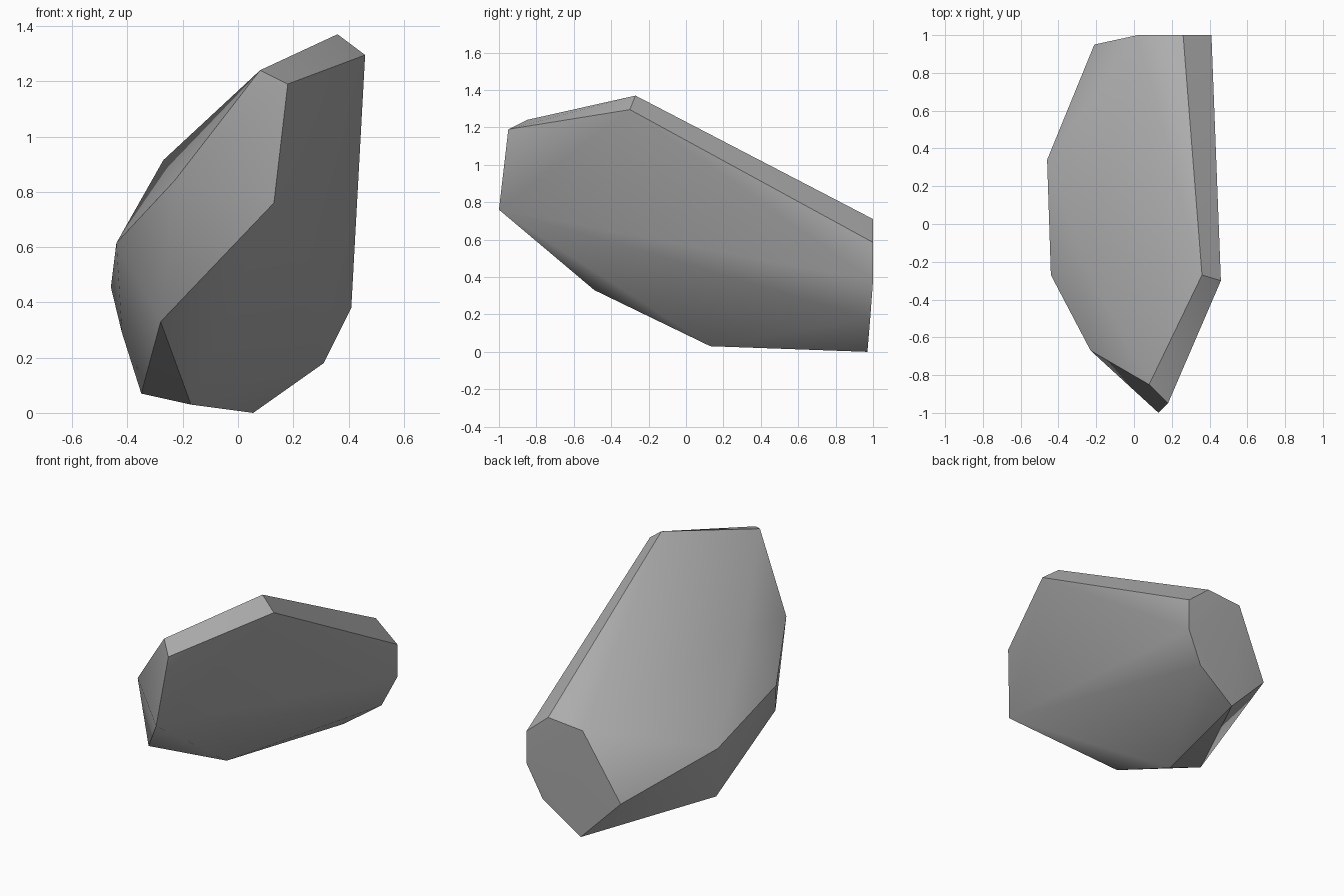
import bpy
import bmesh
import math

cube = bpy.data.objects.get("Cube")
if cube:
    bpy.data.objects.remove(cube, do_unlink=True)

# Stone colour
stone = bpy.data.materials.new("stone_grey")
stone.use_nodes = True
grey = (0.42, 0.42, 0.42, 1)
stone.diffuse_color = grey
bsdf = stone.node_tree.nodes["Principled BSDF"]
bsdf.inputs["Base Color"].default_value = grey
bsdf.inputs["Roughness"].default_value = 0.9

# Corners of the chipped boulder, grouped by region
front_tip = [(.13, -1, .76), (.18, -.95, 1.19), (.08, -.85, 1.24)]
top_ridge = [(.36, -.27, 1.37), (.46, -.30, 1.295)]
side_bulge = [(-.23, -.67, .84), (-.27, -.2, .915), (-.44, -.27, .615),
              (-.46, .34, .455), (-.42, .25, .29)]
underside = [(-.28, -.49, .33), (-.35, .2, .07), (-.17, .13, .03)]
back_cut = [(.26, 1, .71), (.02, 1, .69), (-.21, .95, .27), (.055, .97, 0),
            (.31, .985, .18), (.41, 1, .38), (.41, 1, .585)]

# Wrap the corners in a closed faceted skin
bm = bmesh.new()
for corner in front_tip + top_ridge + side_bulge + underside + back_cut:
    bm.verts.new(corner)
bmesh.ops.convex_hull(bm, input=bm.verts[:])
bmesh.ops.dissolve_limit(bm, angle_limit=math.radians(1),
                         verts=bm.verts[:], edges=bm.edges[:])
bmesh.ops.recalc_face_normals(bm, faces=bm.faces[:])
mesh = bpy.data.meshes.new("boulder")
bm.to_mesh(mesh)
bm.free()
mesh.materials.append(stone)

boulder = bpy.data.objects.new("boulder", mesh)
bpy.context.collection.objects.link(boulder)

# Soft facets with crisp chipped edges
bpy.ops.object.select_all(action='DESELECT')
boulder.select_set(True)
bpy.context.view_layer.objects.active = boulder
bpy.ops.object.shade_smooth_by_angle(angle=math.radians(30))
